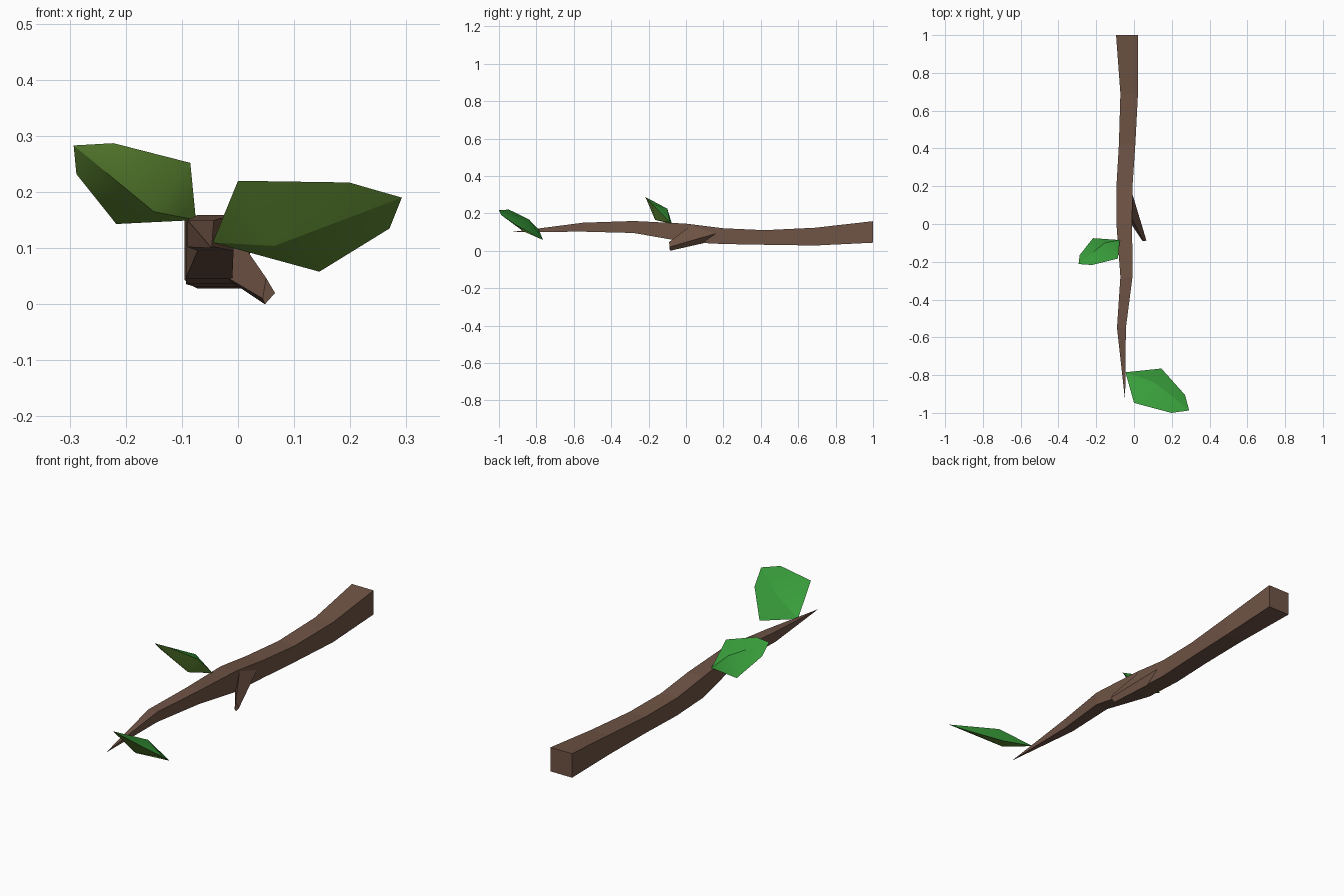
import bpy, bmesh

if "Cube" in bpy.data.objects:
    bpy.data.objects.remove(bpy.data.objects["Cube"])


def material(name, rgb):
    m = bpy.data.materials.new(name)
    m.diffuse_color = (*rgb, 1)
    m.use_nodes = True
    m.node_tree.nodes["Principled BSDF"].inputs["Base Color"].default_value = m.diffuse_color
    return m


bark = material("bark_brown", (0.16, 0.088, 0.06))
leaf_top = material("leaf_green", (0.04, 0.34, 0.043))
leaf_under = material("leaf_olive", (0.155, 0.34, 0.045))


def finish(name, bm, mats):
    me = bpy.data.meshes.new(name)
    bm.to_mesh(me)
    bm.free()
    for m in mats:
        me.materials.append(m)
    ob = bpy.data.objects.new(name, me)
    bpy.context.collection.objects.link(ob)
    return ob


def loft(name, rings, tip=None):
    """Skin rings of four points, capped at the start, closed to a tip or cap."""
    bm = bmesh.new()
    rows = [[bm.verts.new(p) for p in r] for r in rings]
    bm.faces.new(rows[0])
    for a, b in zip(rows, rows[1:]):
        for i in range(4):
            j = (i + 1) % 4
            bm.faces.new((a[i], a[j], b[j], b[i]))
    if tip:
        t = bm.verts.new(tip)
        for i in range(4):
            bm.faces.new((rows[-1][i], rows[-1][(i + 1) % 4], t))
    else:
        bm.faces.new(rows[-1])
    bmesh.ops.recalc_face_normals(bm, faces=bm.faces)
    return finish(name, bm, [bark])


# Main branch: square sections (y, x min, x max, z min, z max) tapering to a point
sections = [
    (1.0, -0.095, 0.02, 0.043, 0.158),
    (0.69, -0.072, 0.021, 0.028, 0.123),
    (0.42, -0.08, 0.007, 0.032, 0.11),
    (0.2, -0.093, -0.008, 0.036, 0.12),
    (0.0, -0.093, -0.01, 0.046, 0.145),
    (-0.28, -0.072, -0.008, 0.095, 0.159),
    (-0.55, -0.09, -0.043, 0.102, 0.15),
]
loft("branch",
     [[(x0, y, z0), (x1, y, z0), (x1, y, z1), (x0, y, z1)]
      for y, x0, x1, z0, z1 in sections],
     tip=(-0.047, -0.935, 0.1))

# Short side twig
loft("twig", [
    [(-0.012, 0.03, 0.137), (-0.012, 0.17, 0.095), (-0.015, 0.1, 0.042), (-0.015, 0.0, 0.045)],
    [(0.05, -0.09, 0.047), (0.066, -0.088, 0.02), (0.048, -0.085, 0.0), (0.044, -0.088, 0.01)],
])


def leaf(name, outline, upper, lower):
    """Folded leaf: green upper and olive lower fan, creased along the midrib."""
    bm = bmesh.new()
    rim = [bm.verts.new(p) for p in outline]
    for mid, idx in ((upper, 0), (lower, 1)):
        c = bm.verts.new(mid)
        for i in range(len(rim)):
            f = bm.faces.new((rim[i], rim[(i + 1) % len(rim)], c))
            f.material_index = idx
            f.smooth = True
        # Crease from the leaf base through the middle to its tip
        for e in c.link_edges:
            if e.other_vert(c) in (rim[0], rim[3]):
                e.smooth = False
    for e in bm.edges:
        if len({f.material_index for f in e.link_faces}) > 1:
            e.smooth = False
    bmesh.ops.recalc_face_normals(bm, faces=bm.faces)
    return finish(name, bm, [leaf_top, leaf_under])


leaf("tip_leaf", [
    (-0.045, -0.785, 0.11), (0.145, -0.765, 0.058), (0.27, -0.905, 0.135),
    (0.292, -0.987, 0.19), (0.198, -1.0, 0.217), (0.0, -0.947, 0.22)],
    upper=(0.11, -0.84, 0.168), lower=(0.065, -0.87, 0.104))

leaf("middle_leaf", [
    (-0.075, -0.085, 0.15), (-0.217, -0.075, 0.143), (-0.288, -0.165, 0.232),
    (-0.293, -0.212, 0.283), (-0.222, -0.217, 0.287), (-0.085, -0.183, 0.252)],
    upper=(-0.155, -0.1, 0.225), lower=(-0.15, -0.165, 0.165))
